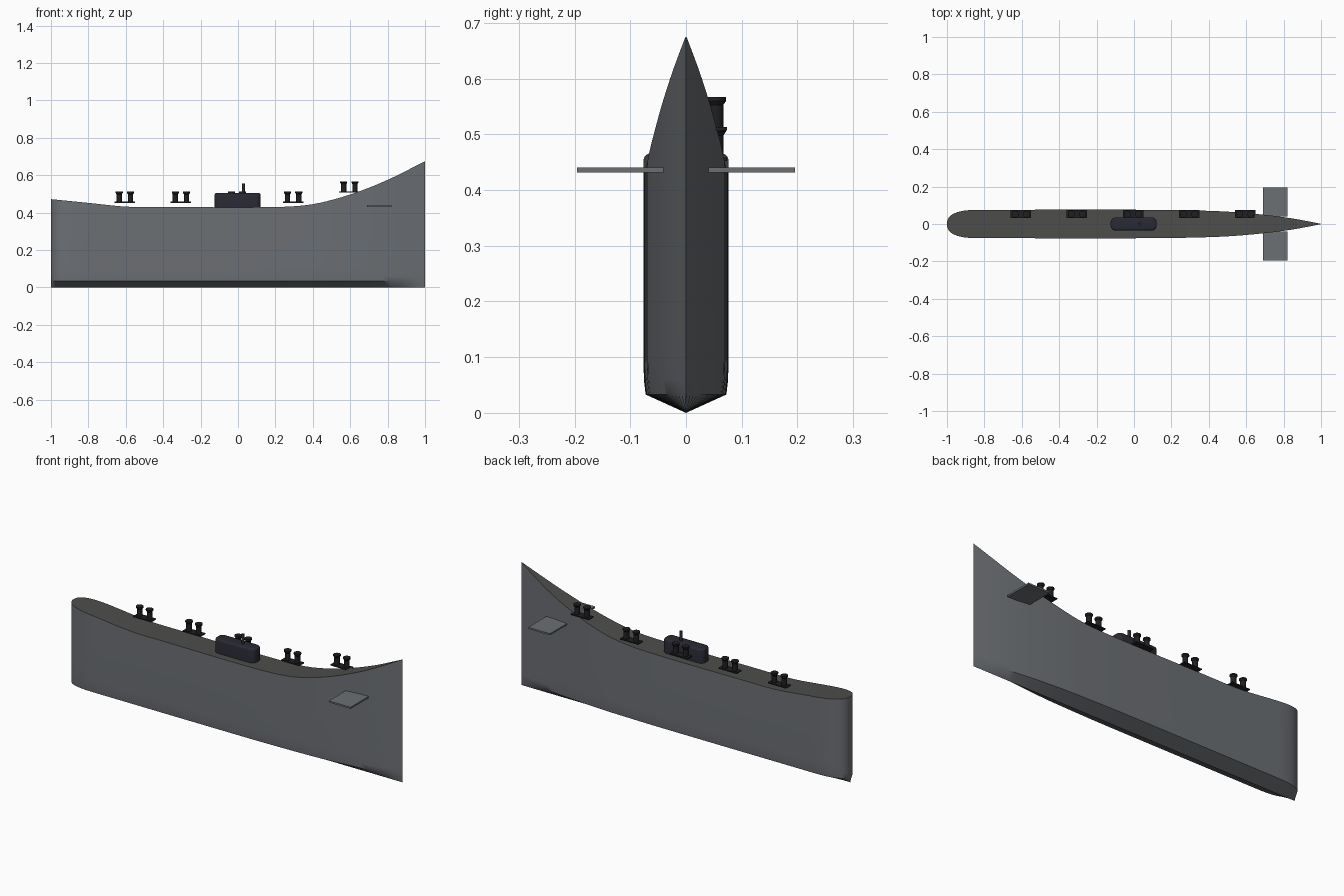
import bpy
import bmesh
from math import radians
from mathutils import Matrix

cube = bpy.data.objects.get("Cube")
if cube:
    bpy.data.objects.remove(cube, do_unlink=True)


def material(name, color):
    mat = bpy.data.materials.new(name)
    mat.use_nodes = True
    mat.diffuse_color = (*color, 1)
    mat.node_tree.nodes["Principled BSDF"].inputs["Base Color"].default_value = (*color, 1)
    return mat


HULL = material("hull grey", (0.15, 0.16, 0.175))
DECK = material("deck grey", (0.075, 0.075, 0.07))
TOWER = material("tower navy", (0.022, 0.022, 0.034))
IRON = material("bollard black", (0.014, 0.014, 0.017))


def finish(bm, name, mats, angle=35):
    bmesh.ops.recalc_face_normals(bm, faces=bm.faces)
    mesh = bpy.data.meshes.new(name)
    bm.to_mesh(mesh)
    bm.free()
    obj = bpy.data.objects.new(name, mesh)
    bpy.context.collection.objects.link(obj)
    for mat in mats:
        mesh.materials.append(mat)
    bpy.ops.object.select_all(action='DESELECT')
    obj.select_set(True)
    bpy.context.view_layer.objects.active = obj
    bpy.ops.object.shade_smooth_by_angle(angle=radians(angle))
    return obj


def add_box(bm, lo, hi):
    mid = [(a + b) / 2 for a, b in zip(lo, hi)]
    size = [b - a for a, b in zip(lo, hi)]
    mat = Matrix.Translation(mid) @ Matrix.Diagonal((*size, 1))
    return bmesh.ops.create_cube(bm, size=1, matrix=mat)


def add_cylinder(bm, x, y, z0, z1, r0, r1=None, sides=20):
    bmesh.ops.create_cone(bm, cap_ends=True, segments=sides, radius1=r0,
                          radius2=r0 if r1 is None else r1, depth=z1 - z0,
                          matrix=Matrix.Translation((x, y, (z0 + z1) / 2)))


def smooth_interp(points, x):
    """Cubic interpolation through (x, value) points."""
    n = len(points)
    i = max(k for k in range(n - 1) if points[k][0] <= x or k == 0)

    def slope(k):
        a, b = points[max(k - 1, 0)], points[min(k + 1, n - 1)]
        return (b[1] - a[1]) / (b[0] - a[0])

    (xa, va), (xb, vb) = points[i], points[i + 1]
    h = xb - xa
    t = (x - xa) / h
    return ((2 * t**3 - 3 * t**2 + 1) * va + (t**3 - 2 * t**2 + t) * h * slope(i)
            + (3 * t**2 - 2 * t**3) * vb + (t**3 - t**2) * h * slope(i + 1))


# Hull: stations lofted along the length, V keel, deck on top
SHEER = [(-1, 0.472), (-0.8, 0.452), (-0.6, 0.432), (-0.4, 0.43), (0.2, 0.43),
         (0.4, 0.445), (0.6, 0.497), (0.8, 0.575), (1, 0.675)]
BEAM = [(-0.85, 0.076), (0.1, 0.076), (0.3, 0.073), (0.5, 0.066), (0.7, 0.049),
        (0.85, 0.029), (1, 0.001)]


def half_beam(x):
    if x < -0.8:
        return max(0.076 * (1 - ((-0.8 - x) / 0.2) ** 3.2) ** 0.42, 0.002)
    return smooth_interp(BEAM, x)


stern = [-1 + 0.2 * (i / 14) ** 2 for i in range(14)]
stations = stern + [-0.8 + 1.8 * i / 48 for i in range(49)]
bm = bmesh.new()
rings = []
for x in stations:
    w, top = half_beam(x), smooth_interp(SHEER, x)
    side = [(w * 0.95, 0.033), (w * 0.99, 0.06), (w, 0.1), (w, 0.3), (w, top)]
    outline = [(0, 0)] + side + [(-y, z) for y, z in reversed(side)]
    rings.append([bm.verts.new((x, y, z)) for y, z in outline])
count = len(rings[0])
for a, b in zip(rings, rings[1:]):
    for i in range(count):
        j = (i + 1) % count
        face = bm.faces.new((a[i], a[j], b[j], b[i]))
        face.material_index = 1 if i == count // 2 else 0
bm.faces.new(rings[0])
bm.faces.new(rings[-1])
finish(bm, "hull", [HULL, DECK], 40)

# Bow planes, mirrored left and right
for side, name in ((1, "left_bow_plane"), (-1, "right_bow_plane")):
    bm = bmesh.new()
    ys = sorted((side * 0.04, side * 0.196))
    add_box(bm, (0.69, ys[0], 0.431), (0.822, ys[1], 0.44))
    finish(bm, name, [HULL])

# Conning tower: rounded plan, softened roof edge
bm = bmesh.new()
add_box(bm, (-0.125, -0.035, 0.42), (0.121, 0.035, 0.505))
uprights = [e for e in bm.edges if abs(e.verts[0].co.z - e.verts[1].co.z) > 0.01]
bmesh.ops.bevel(bm, geom=uprights, offset=0.026, segments=6, profile=0.5, affect='EDGES')
roof = [e for e in bm.edges if all(v.co.z > 0.5 for v in e.verts)]
bmesh.ops.bevel(bm, geom=roof, offset=0.01, segments=3, profile=0.5, affect='EDGES')
finish(bm, "conning_tower", [TOWER])

# Periscope
bm = bmesh.new()
add_cylinder(bm, 0.03, 0, 0.49, 0.556, 0.008)
finish(bm, "periscope", [TOWER])

# Paired mooring bollards along the left edge
for i in range(5):
    x, y = -0.605 + 0.3 * i, 0.053
    z = 0.507 if i == 4 else 0.452
    bm = bmesh.new()
    add_box(bm, (x - 0.055, y - 0.021, z), (x + 0.055, y + 0.021, z + 0.006))
    for dx in (-0.03, 0.03):
        add_cylinder(bm, x + dx, y, z + 0.006, z + 0.046, 0.014)
        add_cylinder(bm, x + dx, y, z + 0.046, z + 0.053, 0.014, 0.019)
        add_cylinder(bm, x + dx, y, z + 0.053, z + 0.06, 0.019)
    finish(bm, "bollard_pair_%d" % (i + 1), [IRON])
